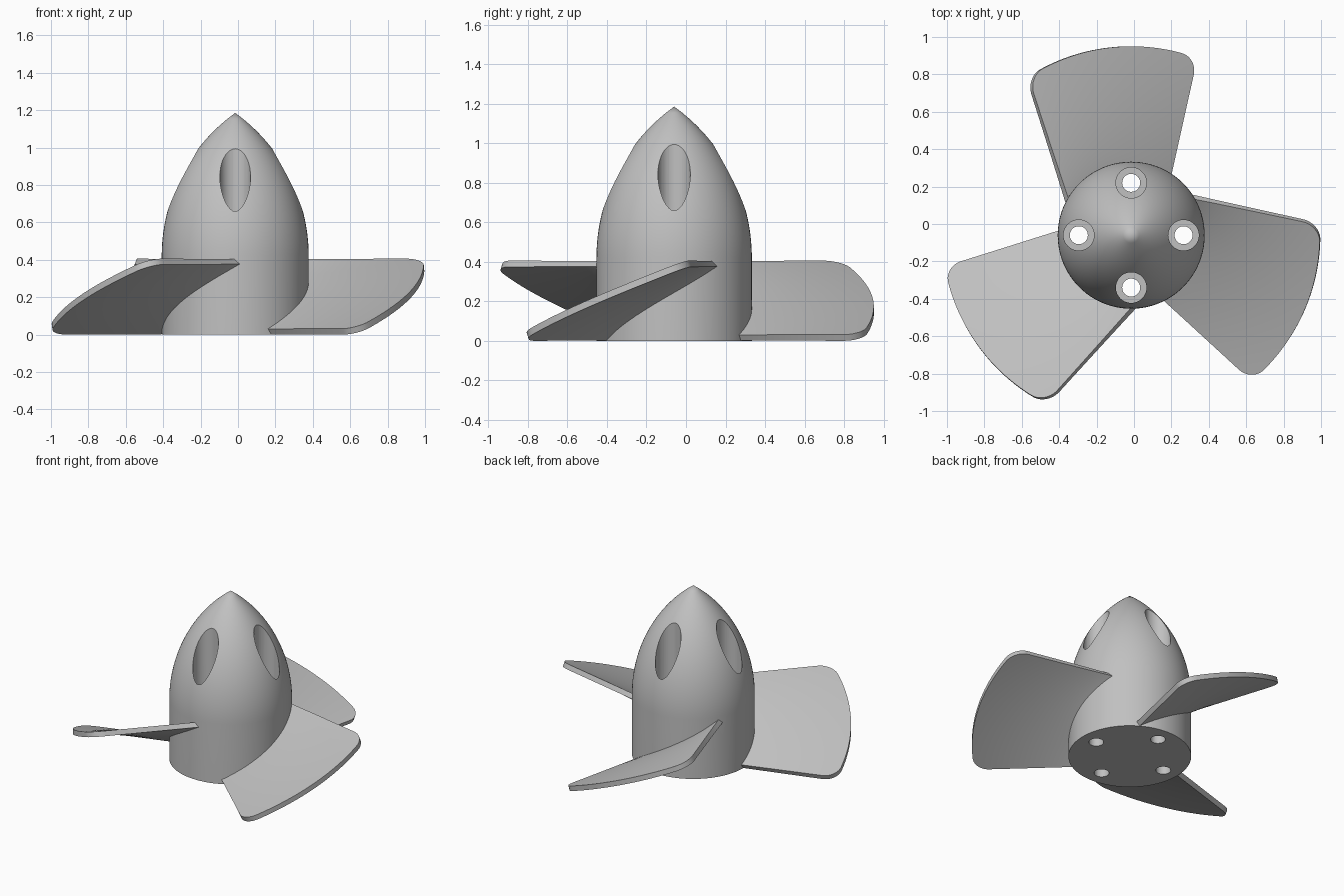
import bpy, bmesh, math
from mathutils import Matrix

if "Cube" in bpy.data.objects:
    bpy.data.objects.remove(bpy.data.objects["Cube"], do_unlink=True)

CENTRE = (-0.015, -0.06, 0)      # shaft axis
HUB_R, SHOULDER, TIP = 0.393, 0.42, 1.185
BLADE_R, CORNER, THICK = 1.01, 0.09, 0.034

grey = bpy.data.materials.new("plain grey")
grey.use_nodes = True
grey.diffuse_color = (0.53, 0.53, 0.53, 1)
grey.node_tree.nodes["Principled BSDF"].inputs["Base Color"].default_value = grey.diffuse_color


def add_object(name, bm):
    bmesh.ops.recalc_face_normals(bm, faces=bm.faces)
    mesh = bpy.data.meshes.new(name)
    bm.to_mesh(mesh)
    bm.free()
    mesh.materials.append(grey)
    obj = bpy.data.objects.new(name, mesh)
    obj.location = CENTRE
    bpy.context.collection.objects.link(obj)
    return obj


def activate(obj):
    bpy.ops.object.select_all(action='DESELECT')
    obj.select_set(True)
    bpy.context.view_layer.objects.active = obj


def finish(obj):
    activate(obj)
    for mod in list(obj.modifiers):
        bpy.ops.object.modifier_apply(modifier=mod.name)
    bpy.ops.object.shade_smooth_by_angle(angle=math.radians(30))


def lathe(name, profile, steps=96):
    bm = bmesh.new()
    verts = [bm.verts.new((r, 0, z)) for r, z in profile]
    edges = [bm.edges.new(pair) for pair in zip(verts, verts[1:])]
    bmesh.ops.spin(bm, geom=verts + edges, cent=(0, 0, 0), axis=(0, 0, 1),
                   angle=math.tau, steps=steps, use_duplicate=False)
    bmesh.ops.remove_doubles(bm, verts=bm.verts, dist=0.0005)
    return add_object(name, bm)


# Hub: cylinder below, circular-arc nose above
height = TIP - SHOULDER
arc = (height ** 2 + HUB_R ** 2) / (2 * HUB_R)
nose = []
for i in range(25):
    d = height * i / 24
    nose.append((max(0, HUB_R - arc + math.sqrt(arc ** 2 - d ** 2)), SHOULDER + d))
hub = lathe("hub", [(0, 0), (HUB_R, 0)] + nose)

# Four stepped bolt holes cut through the hub
cutters = []
for k in range(4):
    cutter = lathe("bolt_hole_cutter",
                   [(0, -0.2), (0.048, -0.2), (0.048, 0.3), (0.082, 0.3), (0.082, 1.4), (0, 1.4)], 40)
    a = k * math.pi / 2
    cutter.location.x += 0.28 * math.cos(a)
    cutter.location.y += 0.28 * math.sin(a)
    cutter.hide_render = True
    cutters.append(cutter)
    cut = hub.modifiers.new("bolt hole", 'BOOLEAN')
    cut.operation, cut.solver, cut.object = 'DIFFERENCE', 'EXACT', cutter
finish(hub)
for cutter in cutters:
    bpy.data.objects.remove(cutter, do_unlink=True)


def edge_angle(r, offset, slope):
    """Angle where the straight edge x = offset + slope * y crosses radius r."""
    q = 1 + slope ** 2
    y = (-offset * slope + math.sqrt(r * r * q - offset ** 2)) / q
    return math.atan2(y, offset + slope * y)


def blade(name, turn):
    rows, cols = 48, 20
    span = 0.97                  # outer arc length
    bm = bmesh.new()
    grid = []
    for i in range(rows + 1):
        v = (1 - math.cos(math.pi * i / rows)) / 2
        s = min(v, 1 - v) * span
        inset = max(0, CORNER - s)
        r_end = BLADE_R - CORNER + math.sqrt(CORNER ** 2 - inset ** 2)
        line = []
        for j in range(cols + 1):
            r = 0.372 + (r_end - 0.372) * j / cols
            low = edge_angle(r, 0.133, 0.227)
            high = edge_angle(r, -0.284, -0.322)
            a = low + (high - low) * v
            line.append(bm.verts.new((r * math.cos(a), r * math.sin(a), 0.016 + 0.374 * v)))
        grid.append(line)
    for p, q in zip(grid, grid[1:]):
        for j in range(cols):
            bm.faces.new((p[j], p[j + 1], q[j + 1], q[j]))
    bmesh.ops.rotate(bm, verts=bm.verts, matrix=Matrix.Rotation(turn, 3, 'Z'))
    obj = add_object(name, bm)
    solid = obj.modifiers.new("thickness", 'SOLIDIFY')
    solid.thickness, solid.offset = THICK, 0
    finish(obj)


# Three twisted blades around the hub
for k, name in enumerate(("back_blade", "right_blade", "left_blade")):
    blade(name, k * math.tau / 3)
